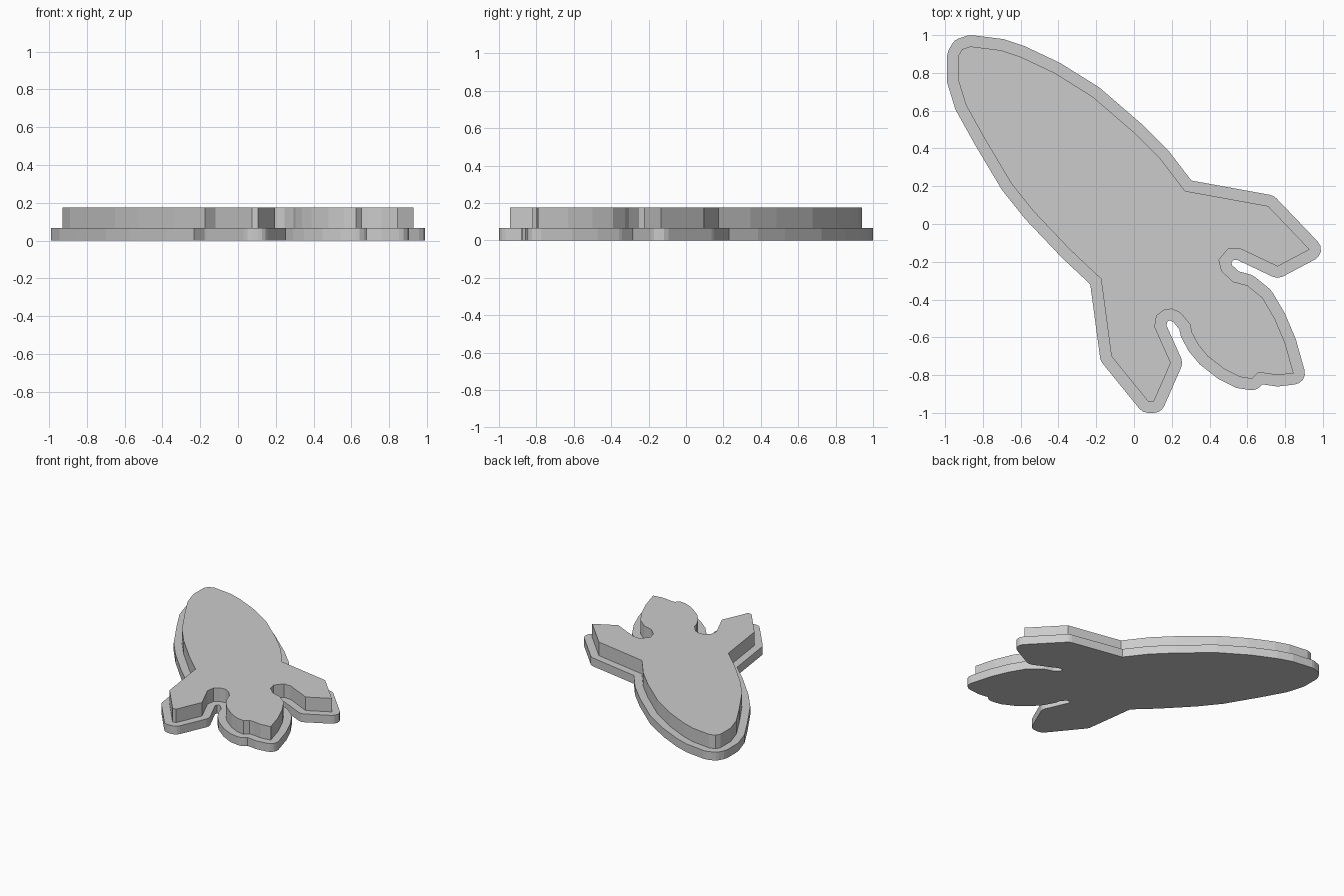
import bpy
import bmesh
import math
from mathutils import Vector

default_cube = bpy.data.objects.get("Cube")
if default_cube:
    bpy.data.objects.remove(default_cube, do_unlink=True)

BASE_HEIGHT = 0.067
TOP_HEIGHT = 0.176
RIM_WIDTH = 0.06

# One flat grey for the whole plaque
grey = bpy.data.materials.new("plain grey")
grey.use_nodes = True
colour = (0.6, 0.6, 0.6, 1)
grey.diffuse_color = colour
grey.node_tree.nodes["Principled BSDF"].inputs["Base Color"].default_value = colour

# Rocket silhouette: each side runs from the nose to the flame tip
upper_body = [(-.93, .89), (-.91, .925), (-.865, .94), (-.705, .92), (-.6, .885),
              (-.42, .8), (-.22, .675), (0, .485), (.14, .345), (.27, .175)]
upper_fin = [(.71, .095), (.93, -.135), (.76, -.225)]
upper_slot = [(.56, -.13), (.5, -.13), (.45, -.19), (.465, -.25), (.525, -.305)]
upper_flame = [(.6, -.325), (.68, -.39), (.745, -.5), (.8, -.63), (.845, -.79)]

lower_body = [(-.93, .76), (-.89, .63), (-.79, .45), (-.65, .215), (-.53, .065),
              (-.34, -.135), (-.175, -.29)]
lower_fin = [(-.12, -.7), (.075, -.94), (.105, -.94), (.195, -.735)]
lower_slot = [(.11, -.545), (.12, -.485), (.16, -.455), (.2, -.45), (.245, -.47),
              (.295, -.53)]
lower_flame = [(.305, -.575), (.34, -.64), (.39, -.7), (.48, -.77), (.56, -.81),
               (.625, -.82), (.655, -.79), (.69, -.79), (.76, -.8)]

upper_side = upper_body + upper_fin + upper_slot + upper_flame
lower_side = lower_body + lower_fin + lower_slot + lower_flame
outline = [Vector(p) for p in lower_side + upper_side[::-1]]


def grow(points, distance):
    """Offset a counter-clockwise outline outwards, rounding its outer corners."""
    grown = []
    for i, point in enumerate(points):
        before = (point - points[i - 1]).normalized()
        after = (points[(i + 1) % len(points)] - point).normalized()
        turn = math.atan2(before.x * after.y - before.y * after.x, before.dot(after))
        start = math.atan2(-before.x, before.y)
        if turn > math.radians(20):
            steps = math.ceil(turn / math.radians(30))
            angles = [start + turn * k / steps for k in range(steps + 1)]
            reach = distance
        else:
            angles = [start + turn / 2]
            reach = distance / math.cos(turn / 2)
        grown += [point + reach * Vector((math.cos(a), math.sin(a))) for a in angles]
    return grown


def slab(name, points, bottom, top):
    """Extrude an outline into a flat-sided solid."""
    bm = bmesh.new()
    face = bm.faces.new([bm.verts.new((p.x, p.y, bottom)) for p in points])
    raised = bmesh.ops.extrude_face_region(bm, geom=[face], use_keep_orig=True)
    for item in raised["geom"]:
        if isinstance(item, bmesh.types.BMVert):
            item.co.z = top
    bmesh.ops.recalc_face_normals(bm, faces=bm.faces)
    mesh = bpy.data.meshes.new(name)
    bm.to_mesh(mesh)
    bm.free()
    mesh.materials.append(grey)
    obj = bpy.data.objects.new(name, mesh)
    bpy.context.collection.objects.link(obj)
    return obj


# Wider base plate with the raised rocket on top
slab("base_plate", grow(outline, RIM_WIDTH), 0, BASE_HEIGHT)
slab("raised_rocket", outline, BASE_HEIGHT, TOP_HEIGHT)
